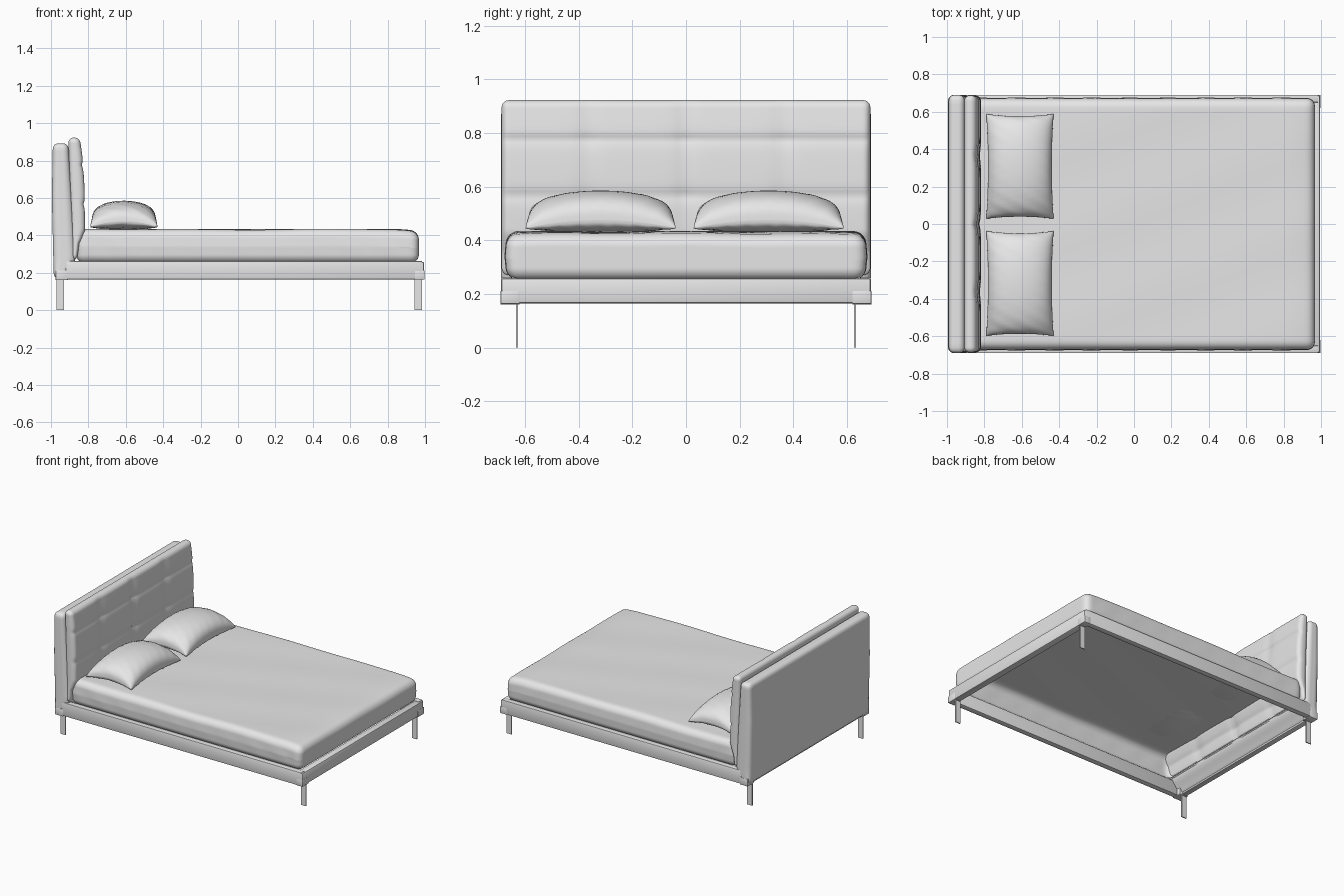
import bpy, bmesh, math
from mathutils import Vector

old = bpy.data.objects.get("Cube")
if old:
    bpy.data.objects.remove(old, do_unlink=True)

fabric = bpy.data.materials.new("light grey fabric")
fabric.use_nodes = True
GREY = (0.8, 0.8, 0.8, 1)
fabric.diffuse_color = GREY
fabric.node_tree.nodes["Principled BSDF"].inputs["Base Color"].default_value = GREY


def finish(bm, name, angle):
    mesh = bpy.data.meshes.new(name)
    bm.to_mesh(mesh)
    bm.free()
    mesh.materials.append(fabric)
    obj = bpy.data.objects.new(name, mesh)
    bpy.context.collection.objects.link(obj)
    bpy.ops.object.select_all(action="DESELECT")
    obj.select_set(True)
    bpy.context.view_layer.objects.active = obj
    bpy.ops.object.shade_smooth_by_angle(angle=math.radians(angle))


def box(name, lo, hi, bevel=0.0):
    lo, hi = Vector(lo), Vector(hi)
    bm = bmesh.new()
    bmesh.ops.create_cube(bm, size=1)
    for v in bm.verts:
        v.co = (lo + hi) / 2 + v.co * (hi - lo)
    if bevel:
        bmesh.ops.bevel(bm, geom=bm.edges[:], offset=bevel, segments=2,
                        profile=0.5, affect="EDGES")
    finish(bm, name, 30)


def soft_box(name, lo, hi, radius, cuts, deform, angle=50, open_below=False):
    """Dense rounded box; deform maps each point to its final place."""
    lo, hi = Vector(lo), Vector(hi)
    mid, half = (lo + hi) / 2, (hi - lo) / 2
    bm = bmesh.new()
    bmesh.ops.create_cube(bm, size=2)
    bmesh.ops.subdivide_edges(bm, edges=bm.edges[:], cuts=cuts, use_grid_fill=True)
    for v in bm.verts:
        p = Vector([math.sin(c * math.pi / 2) * h for c, h in zip(v.co, half)])
        core = Vector([max(radius - h, min(h - radius, c)) for c, h in zip(p, half)])
        out = p - core
        if out.length > 1e-6 and radius > 0:
            p = core + out.normalized() * radius
        v.co = deform(mid + p)
    bmesh.ops.recalc_face_normals(bm, faces=bm.faces)
    if open_below:
        bm.normal_update()
        flat = [f for f in bm.faces if f.normal.z < -0.85]
        bmesh.ops.delete(bm, geom=flat, context="FACES")
    finish(bm, name, angle)


def ramp(z, points):
    """Piecewise linear lookup."""
    for (z0, a), (z1, b) in zip(points, points[1:]):
        if z <= z1:
            t = max(0, (z - z0) / (z1 - z0))
            return a + (b - a) * t
    return points[-1][1]


# Frame rails, corner blocks and legs
for side, s in (("left", 1), ("right", -1)):
    def side_box(part, x0, x1, y0, y1, z0, z1, bevel=0.0):
        near, far = sorted((y0 * s, y1 * s))
        box(f"{side}_{part}", (x0, near, z0), (x1, far, z1), bevel)

    side_box("rail", -0.92, 0.985, 0.65, 0.69, 0.165, 0.262, 0.004)
    side_box("head_corner", -0.975, -0.91, 0.62, 0.691, 0.16, 0.212, 0.003)
    side_box("foot_corner", 0.945, 0.997, 0.62, 0.691, 0.163, 0.212, 0.004)
    side_box("head_leg", -0.97, -0.93, 0.626, 0.633, 0, 0.17)
    side_box("foot_leg", 0.945, 0.985, 0.626, 0.633, 0, 0.17)
box("foot_rail", (0.945, -0.688, 0.165), (0.995, 0.688, 0.258), 0.008)
box("head_rail", (-0.97, -0.68, 0.165), (-0.93, 0.68, 0.26), 0.004)


# Headboard shell, flared towards its foot
def shell_shape(p):
    t = (p.x + 0.995) / 0.08
    back = ramp(p.z, [(0.17, -0.985), (0.6, -0.995), (0.89, -0.99)])
    front = ramp(p.z, [(0.17, -0.925), (0.2, -0.915), (0.262, -0.868), (0.6, -0.888), (0.89, -0.907)])
    return Vector((back + (front - back) * t, p.y, p.z))


soft_box("headboard_shell", (-0.995, -0.69, 0.17), (-0.915, 0.69, 0.892), 0.03, 31, shell_shape)

# Tufted headboard cushion
SEAM_Y, SEAM_Z = (-0.365, 0, 0.365), (0.355, 0.565, 0.775)


def cushion_shape(p):
    t = (p.x + 0.9) / 0.06
    dy = min(abs(p.y - s) for s in SEAM_Y)
    dz = min(abs(p.z - s) for s in SEAM_Z)
    dent = (0.009 * math.exp(-dy / 0.022) + 0.009 * math.exp(-dz / 0.02)
            + 0.006 * math.exp(-math.hypot(dy, dz) / 0.03))
    back = ramp(p.z, [(0.27, -0.885), (0.6, -0.897), (0.92, -0.907)])
    front = ramp(p.z, [(0.27, -0.862), (0.33, -0.85), (0.43, -0.818), (0.6, -0.818), (0.8, -0.828), (0.92, -0.846)])
    return Vector((back + (front - dent * max(0, t) - back) * t, p.y, p.z))


soft_box("headboard_cushion", (-0.9, -0.687, 0.27), (-0.84, 0.687, 0.922), 0.027, 69, cushion_shape)


# Mattress cover: a slightly uneven shell, open underneath
def mattress_shape(p):
    wave = math.sin(p.x * 9 + p.y * 4) + math.sin(p.y * 13 - p.x * 5)
    side = max(0, 1 - abs(p.z - 0.34) / 0.09)
    if p.z > 0.34:
        p.z += 0.0015 * wave - 0.012 * max(0, (p.x - 0.8) / 0.165) ** 2
    ripple = math.sin(p.x * 31 + p.z * 25)
    p.y += math.copysign(side, p.y) * (0.007 + 0.0015 * ripple) * min(1, abs(p.y) / 0.6)
    return p


soft_box("mattress", (-0.865, -0.668, 0.252), (0.967, 0.668, 0.432), 0.045, 43,
         mattress_shape, open_below=True)


# Pillows: full domed top, flattened underside, drooping pointed corners
def pillow_shape(cy):
    def shape(p):
        u, v = p.x, p.y
        edge = max(0, (1 - u ** 2) * (1 - v ** 2))
        pinch = 1 - 0.05 * (1 - v * v) * abs(u) ** 3
        pinch_y = 1 - 0.04 * (1 - u * u) * abs(v) ** 3
        rim = 0.475 - 0.03 * (u * v) ** 2
        z = rim + p.z * (0.11 if p.z > 0 else 0.052) * edge ** 0.38
        crease = 0.003 * math.sin(24 * v + 9 * u) * edge ** 0.3 * (1 - edge)
        return Vector((-0.61 + 0.18 * u * pinch, cy + 0.28 * v * pinch_y, z + crease))
    return shape


for name, cy in (("left_pillow", 0.308), ("right_pillow", -0.318)):
    soft_box(name, (-1, -1, -1), (1, 1, 1), 0, 31, pillow_shape(cy), 70)
